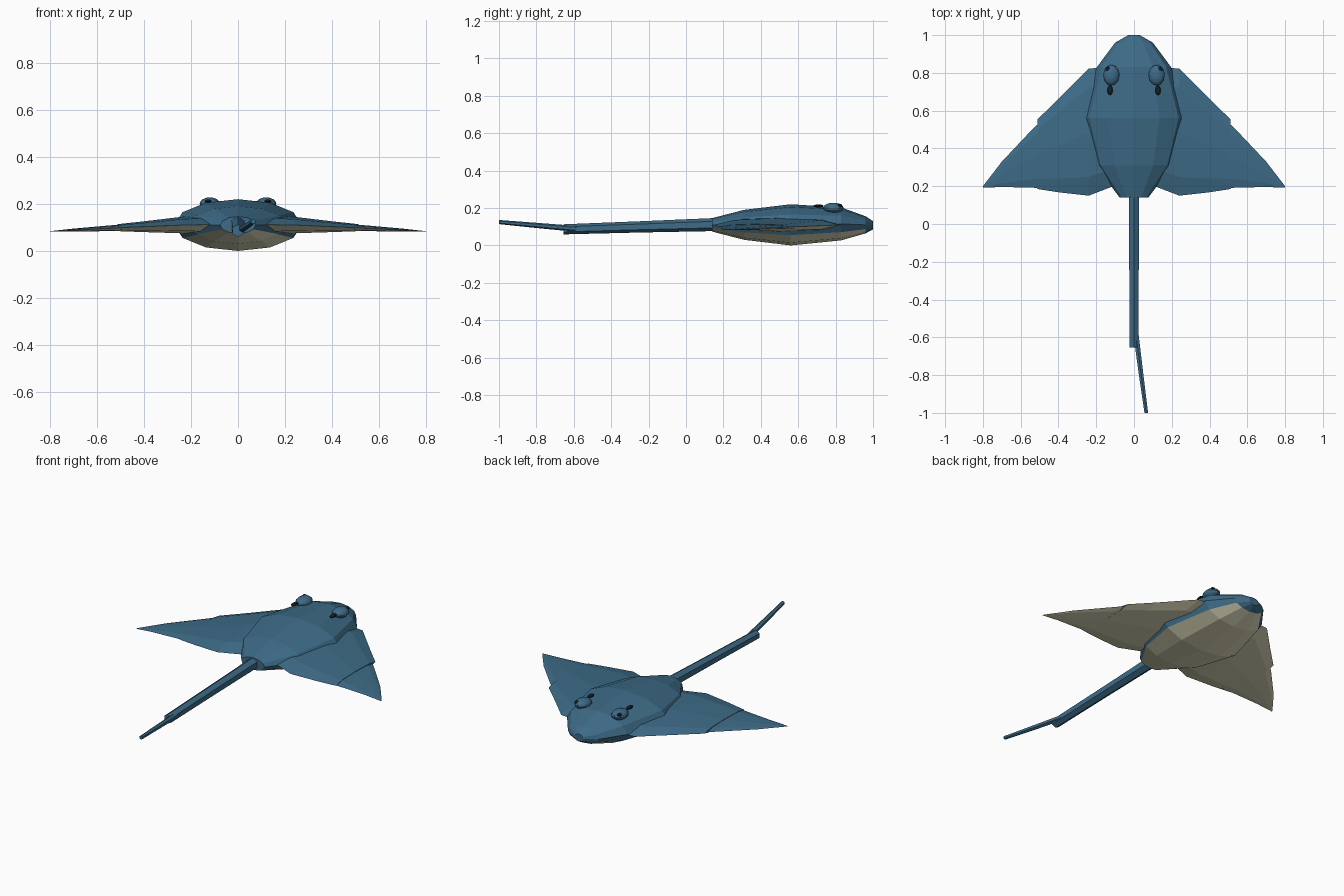
import bpy, bmesh, math
from mathutils import Vector

if "Cube" in bpy.data.objects:
    bpy.data.objects.remove(bpy.data.objects["Cube"])


def material(name, rgb):
    m = bpy.data.materials.new(name)
    m.diffuse_color = (*rgb, 1)
    m.use_nodes = True
    m.node_tree.nodes["Principled BSDF"].inputs["Base Color"].default_value = m.diffuse_color
    return m


BLUE = material("slate blue", (0.047, 0.147, 0.242))
BELLY = material("pale cream", (0.75, 0.73, 0.515))
DARK = material("dark navy", (0.008, 0.014, 0.020))


def finish(bm, name, mats, rule=None):
    bmesh.ops.recalc_face_normals(bm, faces=bm.faces[:])
    bm.normal_update()
    if rule:
        for f in bm.faces:
            f.material_index = 1 if rule(f) else 0
    me = bpy.data.meshes.new(name)
    bm.to_mesh(me)
    bm.free()
    for m in mats:
        me.materials.append(m)
    ob = bpy.data.objects.new(name, me)
    bpy.context.collection.objects.link(ob)
    return ob


def loft(name, rings, mats, rule=None):
    bm = bmesh.new()
    rows = [[bm.verts.new(p) for p in r] for r in rings]
    n = len(rows[0])
    for a, b in zip(rows, rows[1:]):
        for i in range(n):
            j = (i + 1) % n
            bm.faces.new((a[i], a[j], b[j], b[i]))
    bm.faces.new(rows[0])
    bm.faces.new(rows[-1])
    return finish(bm, name, mats, rule)


def angles(n, off=0.0):
    return [2 * math.pi * i / n + off for i in range(n)]


def section(x, y, z, rx, rz, n, off=0.0):
    """Elliptical ring across the body axis."""
    return [(x + rx * math.cos(a), y, z + rz * math.sin(a)) for a in angles(n, off)]


def ball(name, loc, radii, mat, seg=12, rings=8):
    bm = bmesh.new()
    bmesh.ops.create_uvsphere(bm, u_segments=seg, v_segments=rings, radius=1)
    for v in bm.verts:
        v.co = Vector(loc) + Vector(c * r for c, r in zip(v.co, radii))
    return finish(bm, name, [mat])


# Body: y, half width, centre z, half height
body = [(1.0, .03, .108, .022), (.96, .10, .11, .046), (.83, .197, .115, .088),
        (.56, .272, .11, .11), (.31, .203, .11, .08), (.14, .076, .11, .036)]
loft("body", [section(0, y, z, w, h, 12) for y, w, z, h in body], [BLUE, BELLY],
     lambda f: f.calc_center_median().z < .078 and f.normal.z < -.55
     and f.calc_center_median().y < .96)

# Fins: x, front y, back y, edge z, half thickness
inner = [(.11, .835, .20, .112, .042), (.24, .822, .15, .110, .035),
         (.40, .662, .168, .103, .023), (.51, .555, .185, .099, .015)]
outer = [(.46, .57, .18, .100, .016), (.53, .51, .192, .097, .013),
         (.70, .33, .196, .089, .006), (.80, .20, .192, .083, .001)]


def rib(s, x, yf, yb, z, h):
    m, r = (yf + yb) / 2, (yf - yb) / 2
    return [(s * x, m + r * math.cos(a), z + h * math.sin(a)) for a in angles(8)]


for s, side in ((1, "right"), (-1, "left")):
    for part, ribs in (("inner_fin", inner), ("outer_fin", outer)):
        loft(f"{side}_{part}", [rib(s, *r) for r in ribs], [BLUE, BELLY],
             lambda f: f.normal.z < -.1)
    # Eyes, pupils and breathing holes
    ball(f"{side}_eye", (s * .12, .788, .2), (.043, .055, .028), BLUE)
    ball(f"{side}_pupil", (s * .139, .82, .213), (.013, .015, .010), DARK, 8, 6)
    ball(f"{side}_breathing_hole", (s * .127, .708, .211), (.015, .027, .008), DARK, 8, 6)

# Tail base and thin whip end
tail = [(.17, .032, .112, .035), (-.25, .029, .099, .03), (-.655, .027, .086, .027)]
loft("tail_base", [section(0, y, z, w, h, 6, math.pi / 2) for y, w, z, h in tail], [BLUE])
whip = [(.010, -.58, .088, .016), (.038, -.80, .107, .014), (.065, -1.0, .125, .011)]
loft("tail_whip", [section(x, y, z, r, r, 6, math.pi / 2) for x, y, z, r in whip], [BLUE])
